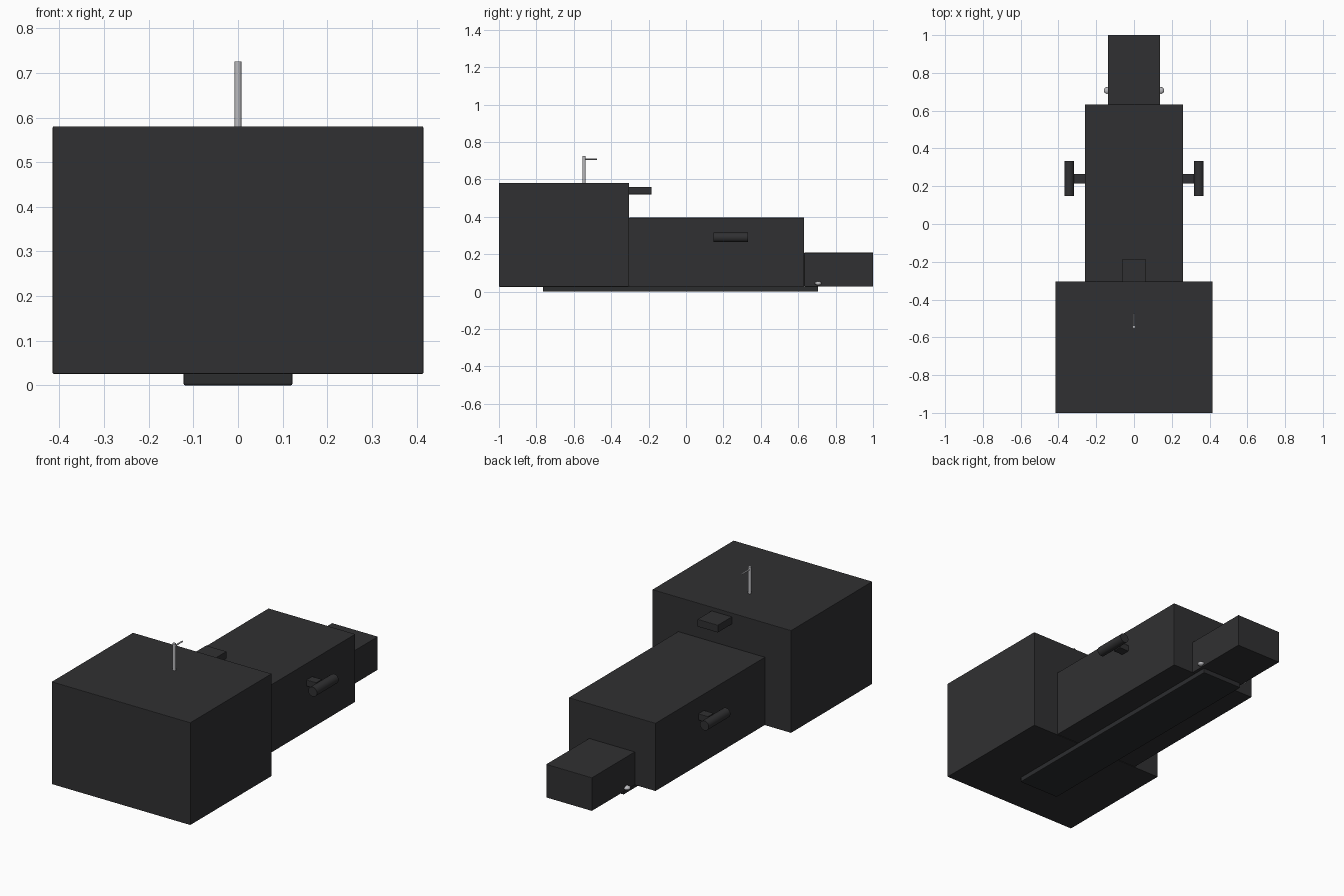
import bpy
from math import radians, pi

if "Cube" in bpy.data.objects:
    bpy.data.objects.remove(bpy.data.objects["Cube"])


def material(name, color):
    m = bpy.data.materials.new(name)
    m.diffuse_color = (*color, 1)
    m.use_nodes = True
    m.node_tree.nodes["Principled BSDF"].inputs["Base Color"].default_value = m.diffuse_color
    return m


dark = material("dark_grey", (0.03, 0.03, 0.032))
darker = material("base_grey", (0.025, 0.026, 0.028))
metal = material("metal", (0.5, 0.5, 0.52))


def finish(name, mat, bevel=0):
    ob = bpy.context.object
    ob.name = name
    ob.data.materials.append(mat)
    bpy.ops.object.transform_apply(location=False, rotation=True, scale=True)
    if bevel:
        b = ob.modifiers.new("soft_edges", 'BEVEL')
        b.width = bevel
        b.segments = 2
    return ob


def box(name, x, y, z, mat, bevel=0.002):
    bpy.ops.mesh.primitive_cube_add(
        size=1, location=[sum(r) / 2 for r in (x, y, z)])
    bpy.context.object.scale = [r[1] - r[0] for r in (x, y, z)]
    return finish(name, mat, bevel)


def rod(name, radius, length, loc, mat, along_y=False, sides=24):
    bpy.ops.mesh.primitive_cylinder_add(
        vertices=sides, radius=radius, depth=length, location=loc,
        rotation=(pi / 2 if along_y else 0, 0, 0))
    ob = finish(name, mat)
    bpy.ops.object.shade_smooth_by_angle(angle=radians(40))
    return ob


# Three stepped body blocks
box("large_body", (-0.415, 0.415), (-1, -0.305), (0.026, 0.58), dark)
box("middle_body", (-0.26, 0.26), (-0.305, 0.632), (0.028, 0.395), dark)
box("small_body", (-0.137, 0.137), (0.632, 1), (0.028, 0.208), dark)

# Base rail and rear block
box("base_rail", (-0.122, 0.122), (-0.765, 0.707), (0, 0.028), darker, 0.004)
box("rear_block", (-0.061, 0.061), (-0.306, -0.185), (0.52, 0.56), dark)

# Thin post with its pointer
rod("post", 0.008, 0.146, (0, -0.545, 0.652), metal, sides=16)
rod("pointer", 0.004, 0.07, (0, -0.51, 0.709), metal, True, 12)

# Side handles and small pins
for side, s in (("left", -1), ("right", 1)):
    rod(side + "_handle", 0.026, 0.185, (s * 0.343, 0.24, 0.29), dark, True)
    box(side + "_handle_stem", (s * 0.287 - 0.03, s * 0.287 + 0.03),
        (0.215, 0.265), (0.272, 0.306), dark)
    bpy.ops.mesh.primitive_uv_sphere_add(
        segments=16, ring_count=8, radius=0.018, location=(s * 0.142, 0.707, 0.044))
    bpy.context.object.scale.z = 0.6
    finish(side + "_pin", metal)
    bpy.ops.object.shade_smooth_by_angle(angle=radians(60))
